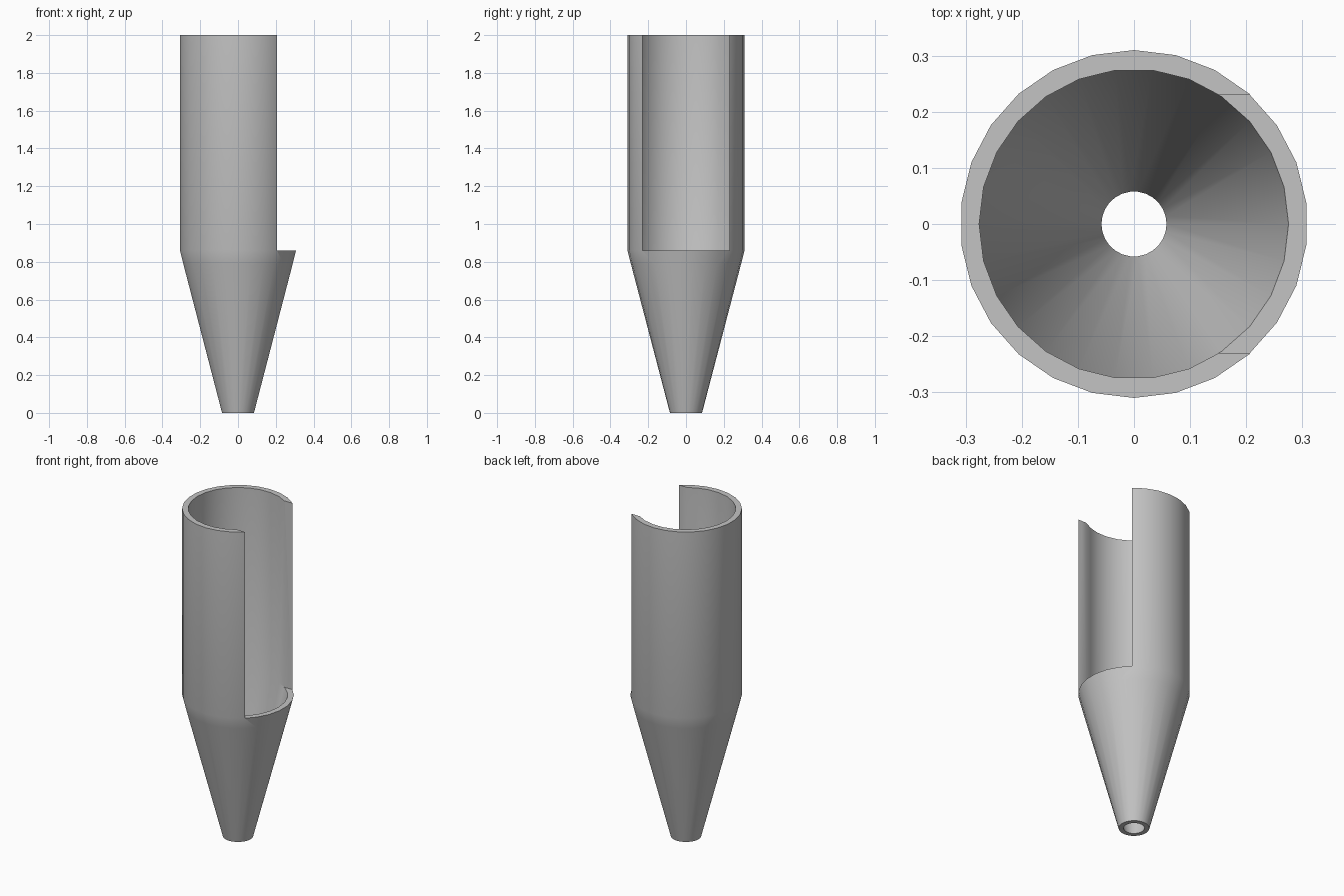
import bpy, bmesh
from math import cos, sin, pi, radians

cube = bpy.data.objects.get("Cube")
if cube:
    bpy.data.objects.remove(cube, do_unlink=True)

SIDES = 26
HALF_STEP = pi / SIDES

grey = bpy.data.materials.new("light_grey")
grey.use_nodes = True
colour = (0.55, 0.55, 0.55, 1)
grey.diffuse_color = colour
grey.node_tree.nodes["Principled BSDF"].inputs["Base Color"].default_value = colour


def ring(bm, radius, z, phase):
    """One horizontal loop of vertices."""
    step = 2 * pi / SIDES
    return [bm.verts.new((radius * cos(phase + i * step),
                          radius * sin(phase + i * step), z))
            for i in range(SIDES)]


def make_object(name, bm):
    bmesh.ops.recalc_face_normals(bm, faces=bm.faces)
    mesh = bpy.data.meshes.new(name)
    bm.to_mesh(mesh)
    bm.free()
    obj = bpy.data.objects.new(name, mesh)
    bpy.context.collection.objects.link(obj)
    return obj


# Hollow tube tapering to a nozzle: outer wall upward, inner wall downward
outer = [(0.085, 0), (0.292, 0.79), (0.31, 0.862), (0.31, 2)]
inner = [(0.276, 2), (0.276, 0.862), (0.058, 0)]
bm = bmesh.new()
loops = [ring(bm, r, z, HALF_STEP) for r, z in outer]
loops += [ring(bm, r, z, 0) for r, z in inner]
for a, b in zip(loops, loops[1:] + loops[:1]):
    for i in range(SIDES):
        j = (i + 1) % SIDES
        bm.faces.new((a[i], a[j], b[j], b[i]))
body = make_object("tapered_tube", bm)
body.data.materials.append(grey)

# Side opening from the top of the taper to the rim, on +x
bm = bmesh.new()
bmesh.ops.create_cube(bm, size=1)
bmesh.ops.scale(bm, vec=(1, 0.46, 2), verts=bm.verts)
bmesh.ops.translate(bm, vec=(0.5, 0, 1.86), verts=bm.verts)
cutter = make_object("slot_cutter", bm)
cutter.hide_render = True

cut = body.modifiers.new("slot", 'BOOLEAN')
cut.operation = 'DIFFERENCE'
cut.solver = 'EXACT'
cut.object = cutter
bpy.ops.object.select_all(action='DESELECT')
bpy.context.view_layer.objects.active = body
body.select_set(True)
bpy.ops.object.modifier_apply(modifier=cut.name)
bpy.data.objects.remove(cutter, do_unlink=True)

# Smooth round walls, crisp rims and slot edges
bpy.ops.object.shade_smooth_by_angle(angle=radians(30))
